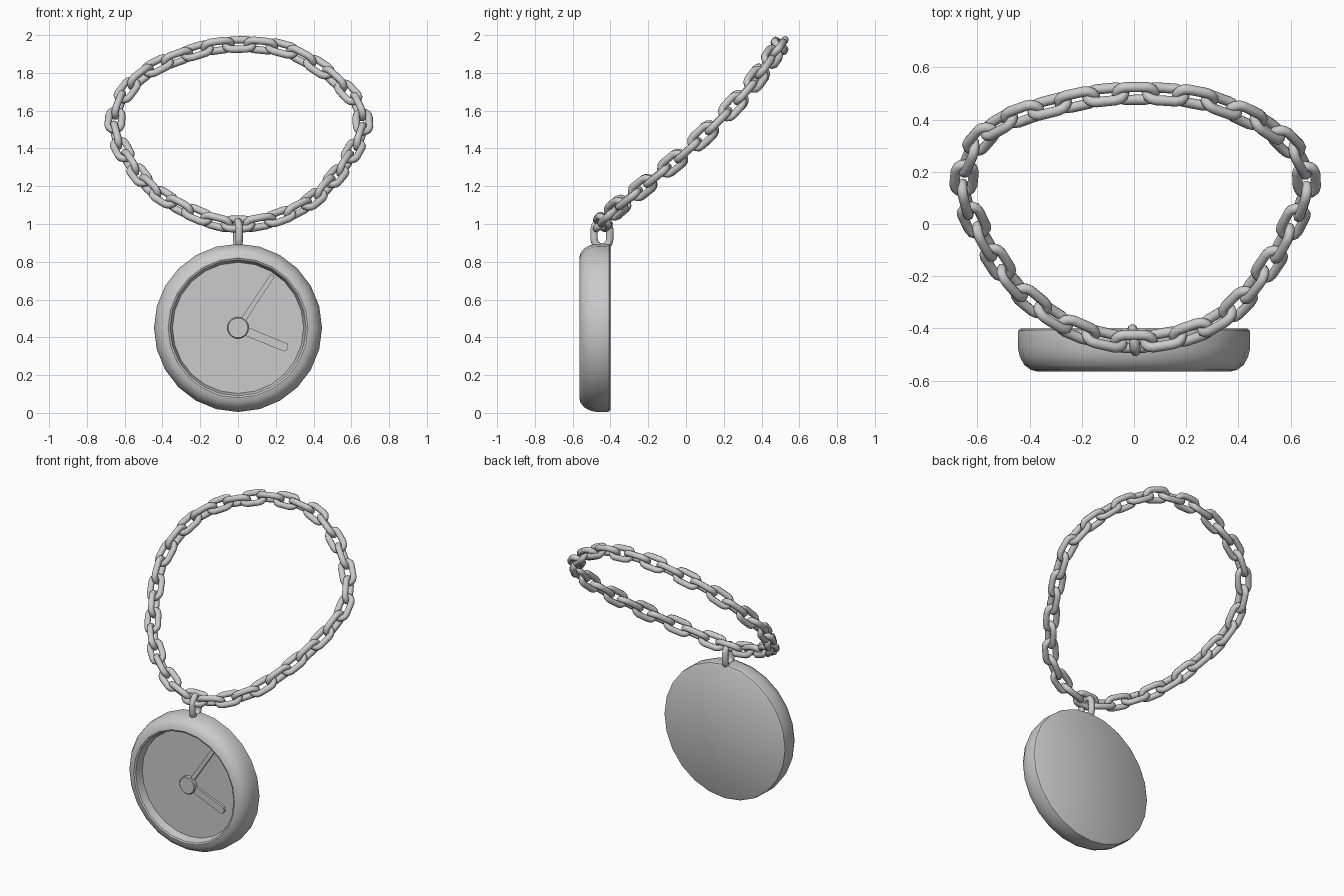
import bpy, math
from mathutils import Vector, Matrix

if "Cube" in bpy.data.objects:
    bpy.data.objects.remove(bpy.data.objects["Cube"])

CX = Vector((0, 0, 0.45))  # watch centre height


def make_mesh(name, verts, faces):
    me = bpy.data.meshes.new(name)
    me.from_pydata(verts, [], faces)
    me.update()
    return me


def add(name, me, matrix=None, angle=40):
    ob = bpy.data.objects.new(name, me)
    bpy.context.collection.objects.link(ob)
    if matrix:
        ob.matrix_world = matrix
    bpy.ops.object.select_all(action='DESELECT')
    ob.select_set(True)
    bpy.context.view_layer.objects.active = ob
    bpy.ops.object.shade_smooth_by_angle(angle=math.radians(angle))
    return ob


def lathe(name, profile, n, angle=40):
    """Revolve (radius, y) points about the y axis through the watch centre, capping both ends."""
    verts = [CX + Vector((r * math.sin(2 * math.pi * k / n), y, r * math.cos(2 * math.pi * k / n)))
             for r, y in profile for k in range(n)]
    faces = []
    for i in range(len(profile) - 1):
        for k in range(n):
            j = (k + 1) % n
            faces.append((i * n + k, (i + 1) * n + k, (i + 1) * n + j, i * n + j))
    faces.append(tuple(range(n)))
    faces.append(tuple(reversed(range((len(profile) - 1) * n, len(profile) * n))))
    return add(name, make_mesh(name, verts, faces), angle=angle)


def link_mesh(name, length, width, r, arc=7, sides=8):
    """Stadium-shaped wire loop, long in x, lying in the xy plane."""
    R = width / 2 - r
    h = length / 2 - r - R
    verts, faces = [], []
    for sgn, start in ((1, -90), (-1, 90)):
        for k in range(arc):
            a = math.radians(start + 180 * k / (arc - 1))
            d = Vector((math.cos(a), math.sin(a), 0))
            c = Vector((sgn * h, 0, 0)) + d * R
            for s in range(sides):
                b = 2 * math.pi * s / sides
                verts.append(c + d * r * math.cos(b) + Vector((0, 0, r * math.sin(b))))
    m = 2 * arc
    for i in range(m):
        for s in range(sides):
            i2, s2 = (i + 1) % m, (s + 1) % sides
            faces.append((i * sides + s, i2 * sides + s, i2 * sides + s2, i * sides + s2))
    return make_mesh(name, verts, faces)


# Watch case with rounded front rim and recessed dial
lathe("watch_case", [(0.432, -0.40), (0.443, -0.407), (0.445, -0.42), (0.445, -0.475),
                     (0.437, -0.51), (0.42, -0.54), (0.395, -0.559), (0.37, -0.565),
                     (0.36, -0.56), (0.347, -0.51)], 24)

# Centre hub
lathe("hand_hub", [(0.057, -0.505), (0.057, -0.533), (0.052, -0.538)], 20)


# Clock hands: flat bars with chamfered tips
def hand(name, tip, w, y0, y1):
    d = Vector((tip[0], 0, tip[1] - 0.45))
    L = d.length
    d.normalize()
    p = Vector((d.z, 0, -d.x))
    c = w * 0.25
    outline = [(0, -w / 2), (L - c, -w / 2), (L, -w / 2 + c), (L, w / 2 - c), (L - c, w / 2), (0, w / 2)]
    verts = [CX + d * u + p * v + Vector((0, y, 0)) for y in (y1, y0) for u, v in outline]
    n = len(outline)
    faces = [tuple(range(n)), tuple(reversed(range(n, 2 * n)))]
    faces += [(i, i + n, (i + 1) % n + n, (i + 1) % n) for i in range(n)]
    add(name, make_mesh(name, verts, faces), angle=30)


hand("minute_hand", (0.185, 0.73), 0.026, -0.505, -0.525)
hand("hour_hand", (0.262, 0.342), 0.046, -0.505, -0.525)

# Bail ring joining the watch to the chain
bail = Matrix(((0, 0.07, 1), (0, 1, 0), (1, 0, 0))).to_4x4()
bail = Matrix.Translation((0, -0.445, 0.945)) @ Matrix.Rotation(math.radians(8), 4, 'Z') @ \
    Matrix(((0, 0, 1, 0), (0, 1, 0, 0), (-1, 0, 0, 0), (0, 0, 0, 1)))
add("bail_ring", link_mesh("bail_ring", 0.175, 0.125, 0.02), bail, 60)

# Chain path seen from the front (x, z); depth follows from height
XZ = [(0, 1.0), (0.12, 1.01), (0.25, 1.05), (0.37, 1.11), (0.46, 1.19), (0.54, 1.28), (0.60, 1.37),
      (0.645, 1.46), (0.66, 1.55), (0.62, 1.65), (0.55, 1.73), (0.43, 1.83), (0.26, 1.92),
      (0.12, 1.945), (0, 1.95), (-0.15, 1.935), (-0.32, 1.88), (-0.44, 1.83), (-0.56, 1.74),
      (-0.635, 1.62), (-0.65, 1.49), (-0.60, 1.37), (-0.53, 1.27), (-0.46, 1.19), (-0.35, 1.115),
      (-0.24, 1.06), (-0.11, 1.01)]
ZY = [(0.9, -0.52), (1.0, -0.45), (1.07, -0.385), (1.2, -0.22), (1.38, 0.0), (1.57, 0.2), (1.75, 0.36), (2.0, 0.535)]


def depth(z):
    for (z0, y0), (z1, y1) in zip(ZY, ZY[1:]):
        if z <= z1:
            return y0 + (y1 - y0) * (z - z0) / (z1 - z0)


pts = [Vector((x, depth(z), z)) for x, z in XZ]
dense = []
for i in range(len(pts)):  # Catmull-Rom smoothing
    a, b, c, d = (pts[(i + k) % len(pts)] for k in (-1, 0, 1, 2))
    for s in range(12):
        t = s / 12
        dense.append(0.5 * (2 * b + (c - a) * t + (2 * a - 5 * b + 4 * c - d) * t * t
                            + (3 * b - a - 3 * c + d) * t ** 3))
dense.append(dense[0])
cum = [0]
for p, q in zip(dense, dense[1:]):
    cum.append(cum[-1] + (q - p).length)


def along(s):
    s %= cum[-1]
    for i in range(len(dense) - 1):
        if s <= cum[i + 1]:
            return dense[i].lerp(dense[i + 1], (s - cum[i]) / (cum[i + 1] - cum[i]))


# Chain links alternate between lying in the loop plane and standing across it
N = 36
pitch = cum[-1] / N
link = link_mesh("chain_link", pitch + 0.071, 0.108, 0.0195)
for i in range(N):
    pos = along(i * pitch)
    t = (along(i * pitch + 0.05) - along(i * pitch - 0.05)).normalized()
    n = Vector((0, -0.7, 0.7))
    n = (n - t * n.dot(t)).normalized()
    if i % 2:
        n = t.cross(n)
    m = Matrix((t, n.cross(t), n)).transposed().to_4x4()
    add("chain_link_%02d" % (i + 1), link, Matrix.Translation(pos) @ m, 60)
